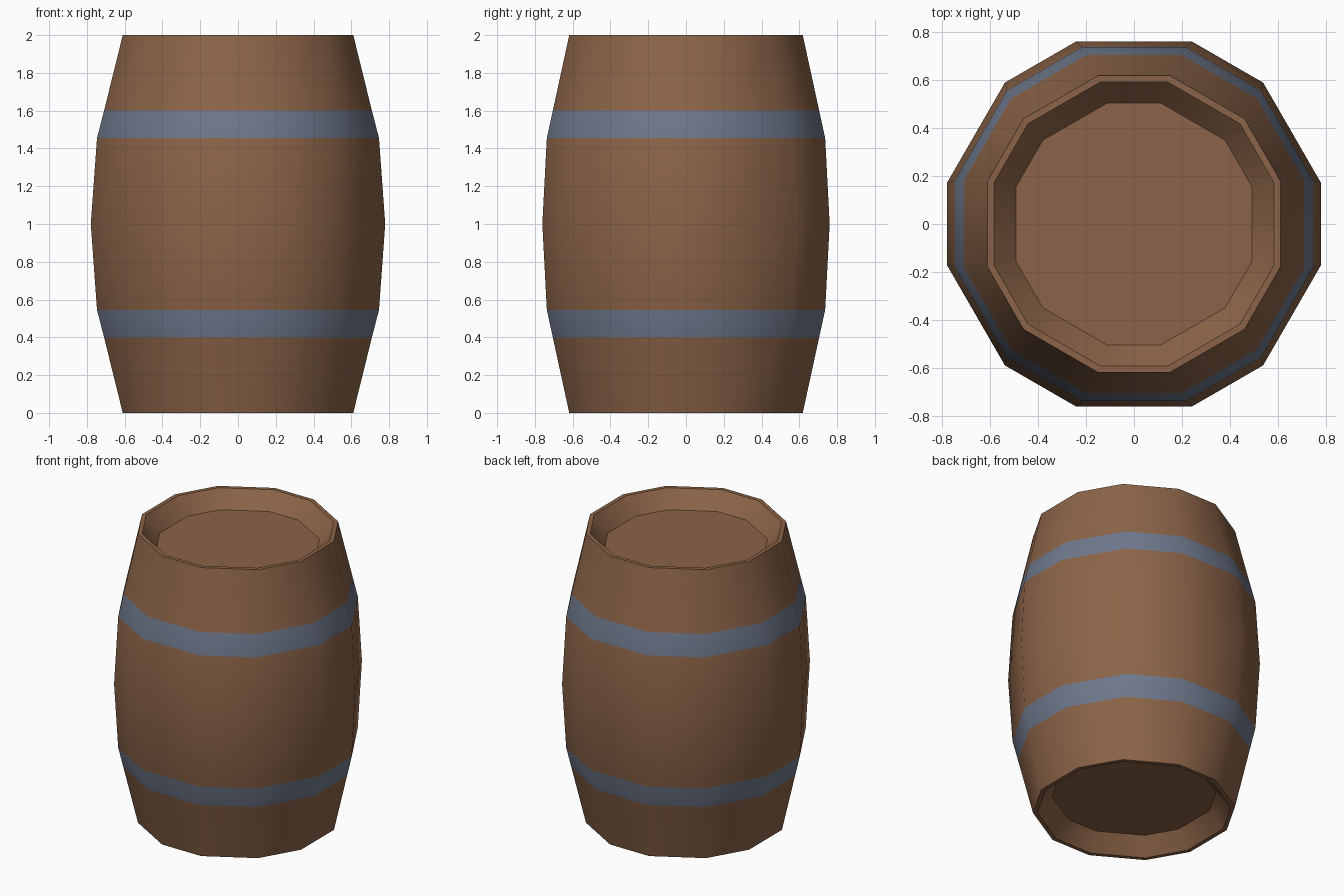
import bpy, bmesh, math

if "Cube" in bpy.data.objects:
    bpy.data.objects.remove(bpy.data.objects["Cube"])


def material(name, rgb):
    m = bpy.data.materials.new(name)
    m.diffuse_color = (*rgb, 1)
    m.use_nodes = True
    m.node_tree.nodes["Principled BSDF"].inputs["Base Color"].default_value = m.diffuse_color
    return m


# Upper half of the profile: height, radius, half angle of each vertex pair, hoop strip above
upper = [
    (1.00, 0.798, 12.4, False),
    (1.455, 0.768, 13.6, True),
    (1.60, 0.732, 14.4, False),
    (2.00, 0.636, 16.4, False),   # outer rim
    (2.00, 0.608, 16.6, False),   # inner rim
    (1.89, 0.516, 17.4, False),   # recessed lid
]
# Mirror it downward; a strip's hoop flag belongs to its lower ring
lower = [(2 - z, r, h, i > 0 and upper[i - 1][3])
         for i, (z, r, h, _) in enumerate(upper)][:0:-1]
profile = lower + upper

# Barrel body: twelve-sided rings, in six vertex pairs, joined by strips
bm = bmesh.new()
rings = []
for z, r, h, _ in profile:
    angles = [math.radians(60 * k + s * h) for k in range(6) for s in (-1, 1)]
    rings.append([bm.verts.new((r * math.cos(a), r * math.sin(a), z)) for a in angles])

for (_, _, _, hoop), a, b in zip(profile, rings, rings[1:]):
    for i in range(12):
        j = (i + 1) % 12
        face = bm.faces.new((a[i], a[j], b[j], b[i]))
        face.material_index = int(hoop)

# Recessed lid and base
bm.faces.new(rings[0][::-1])
bm.faces.new(rings[-1])

mesh = bpy.data.meshes.new("barrel")
bm.to_mesh(mesh)
bm.free()
mesh.materials.append(material("wood", (0.26, 0.127, 0.065)))
mesh.materials.append(material("hoop_metal", (0.156, 0.188, 0.262)))

barrel = bpy.data.objects.new("barrel", mesh)
bpy.context.collection.objects.link(barrel)
bpy.context.view_layer.objects.active = barrel
barrel.select_set(True)
bpy.ops.object.shade_smooth_by_angle(angle=math.radians(42))
